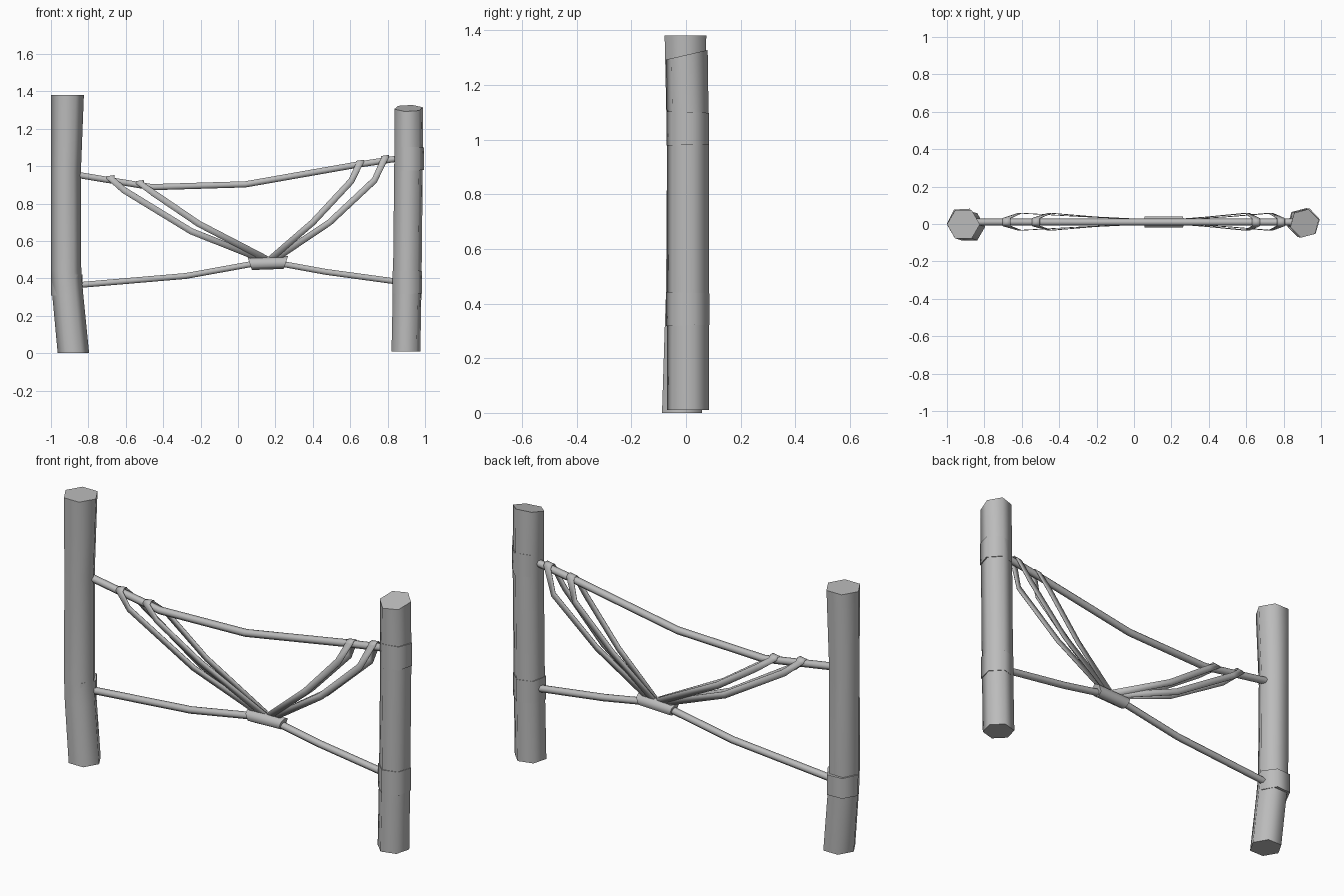
import bpy, bmesh
from math import pi, cos, sin, radians
from mathutils import Vector

if "Cube" in bpy.data.objects:
    bpy.data.objects.remove(bpy.data.objects["Cube"], do_unlink=True)

grey = bpy.data.materials.new("plain grey")
grey.use_nodes = True
grey.diffuse_color = (0.5, 0.5, 0.5, 1)
grey.node_tree.nodes["Principled BSDF"].inputs["Base Color"].default_value = (0.5, 0.5, 0.5, 1)


def finish(name, bm, angle=62):
    bmesh.ops.recalc_face_normals(bm, faces=bm.faces)
    mesh = bpy.data.meshes.new(name)
    bm.to_mesh(mesh)
    bm.free()
    mesh.materials.append(grey)
    obj = bpy.data.objects.new(name, mesh)
    bpy.context.collection.objects.link(obj)
    bpy.ops.object.select_all(action="DESELECT")
    obj.select_set(True)
    bpy.context.view_layer.objects.active = obj
    bpy.ops.object.shade_smooth_by_angle(angle=radians(angle))
    return obj


def loft(name, rings, capped=True):
    """Skin a list of equal-length rings of points."""
    bm = bmesh.new()
    loops = [[bm.verts.new(p) for p in ring] for ring in rings]
    n = len(loops[0])
    for a, b in zip(loops, loops[1:]):
        for i in range(n):
            j = (i + 1) % n
            bm.faces.new((a[i], a[j], b[j], b[i]))
    if capped:
        bm.faces.new(loops[0])
        bm.faces.new(loops[-1])
    return finish(name, bm)


def hex_ring(x, y, z, radius, turn, tilt=0):
    """Level six-sided ring; tilt raises its back edge."""
    ring = []
    for i in range(6):
        a = radians(turn) + i * pi / 3
        dy = radius * sin(a)
        ring.append((x + radius * cos(a), y + dy, z + tilt * dy))
    return ring


def rope(name, path, radius, sides=6):
    """Bent tube through points that lie in an x-z plane."""
    pts = [Vector(p) for p in path]
    rings = []
    for i, p in enumerate(pts):
        along = (pts[min(i + 1, len(pts) - 1)] - pts[max(i - 1, 0)]).normalized()
        side = Vector((0, 1, 0))
        up = along.cross(side).normalized()
        rings.append([p + radius * (cos(a) * side + sin(a) * up)
                      for a in (2 * pi * k / sides for k in range(sides))])
    return loft(name, rings)


def strap(name, apex, shoulder, middle, foot):
    """Flat band looped over the upper rope, both legs meeting at the sleeve."""
    half = 0.017
    leg = [foot, middle, shoulder]
    rows = []
    for spread in (-1, 1):
        side = []
        for i, (x, z) in enumerate(leg):
            nxt = leg[min(i + 1, 2)]
            prv = leg[max(i - 1, 0)]
            d = Vector((nxt[0] - prv[0], 0, nxt[1] - prv[1])).normalized()
            across = Vector((d.z, 0, -d.x)) * half
            c = Vector((x, 0.012 + spread * (0.008, 0.026, 0.046)[i], z))
            side.append((c - across, c + across))
        crest = []
        for dy, dz in ((0.02, -0.012), (0.010, 0)):
            c = Vector((apex[0], 0.01 + spread * dy, apex[1] + dz))
            w = Vector((0.021, 0, 0.003))
            crest.append((c - w, c + w))
        side += crest
        rows += side if spread < 0 else side[::-1]
    bm = bmesh.new()
    edges = [[bm.verts.new(p) for p in row] for row in rows]
    for a, b in zip(edges, edges[1:]):
        bm.faces.new((a[0], a[1], b[1], b[0]))
    obj = finish(name, bm, 30)
    thick = obj.modifiers.new("thickness", "SOLIDIFY")
    thick.thickness = 0.003
    thick.offset = 0


# Posts: bent six-sided trunks
loft("right_post", [
    hex_ring(-0.88, -0.015, 0, 0.084, 0),
    hex_ring(-0.91, -0.006, 0.31, 0.083, 0),
    hex_ring(-0.919, -0.003, 0.44, 0.081, 0),
    hex_ring(-0.92, 0, 0.97, 0.080, 0),
    hex_ring(-0.912, -0.002, 1.38, 0.088, 0)])
loft("left_post", [
    hex_ring(0.898, 0.007, 0.01, 0.080, 15),
    hex_ring(0.905, 0.007, 0.38, 0.079, 15),
    hex_ring(0.912, 0.007, 1.04, 0.079, 15),
    hex_ring(0.912, 0.003, 1.31, 0.079, 15, 0.23)])

# Bindings where the ropes meet the posts
for name, x, z0, z1, r, turn in (
        ("left_lower_binding", 0.905, 0.32, 0.44, 0.082, 17),
        ("left_upper_binding", 0.915, 0.98, 1.10, 0.081, 13),
        ("right_lower_binding", -0.916, 0.31, 0.42, 0.085, 3)):
    loft(name, [hex_ring(x, 0.006, z0, r, turn, 0.03),
                hex_ring(x, 0.006, z1, r, turn, -0.03)])

# Ropes strung between the posts
rope("upper_rope", [(-0.88, 0.01, 0.957), (-0.46, 0.01, 0.888),
                    (0.04, 0.01, 0.903), (0.62, 0.01, 1.005), (0.88, 0.01, 1.045)], 0.019)
rope("lower_rope", [(-0.88, 0.01, 0.362), (-0.28, 0.01, 0.413), (0.08, 0.01, 0.478),
                    (0.25, 0.01, 0.475), (0.47, 0.01, 0.435), (0.88, 0.01, 0.379)], 0.018)

# Sleeve on the lower rope, longer along its top
rings = []
for x, flare in ((0.063, -1), (0.256, 1)):
    ring = []
    for k in range(6):
        a = k * pi / 3 + pi / 6
        dz = 0.034 * sin(a)
        ring.append((x + flare * 0.35 * dz, 0.01 + 0.034 * cos(a), 0.482 + dz + flare * 0.003))
    rings.append(ring)
loft("sleeve", rings)

# Straps hung from the upper rope
strap("right_outer_strap", (-0.682, 0.948), (-0.61, 0.872), (-0.25, 0.652), (0.12, 0.505))
strap("right_inner_strap", (-0.525, 0.922), (-0.45, 0.855), (-0.21, 0.692), (0.15, 0.505))
strap("left_inner_strap", (0.652, 1.03), (0.605, 0.92), (0.40, 0.70), (0.175, 0.505))
strap("left_outer_strap", (0.785, 1.056), (0.73, 0.925), (0.49, 0.70), (0.20, 0.505))
